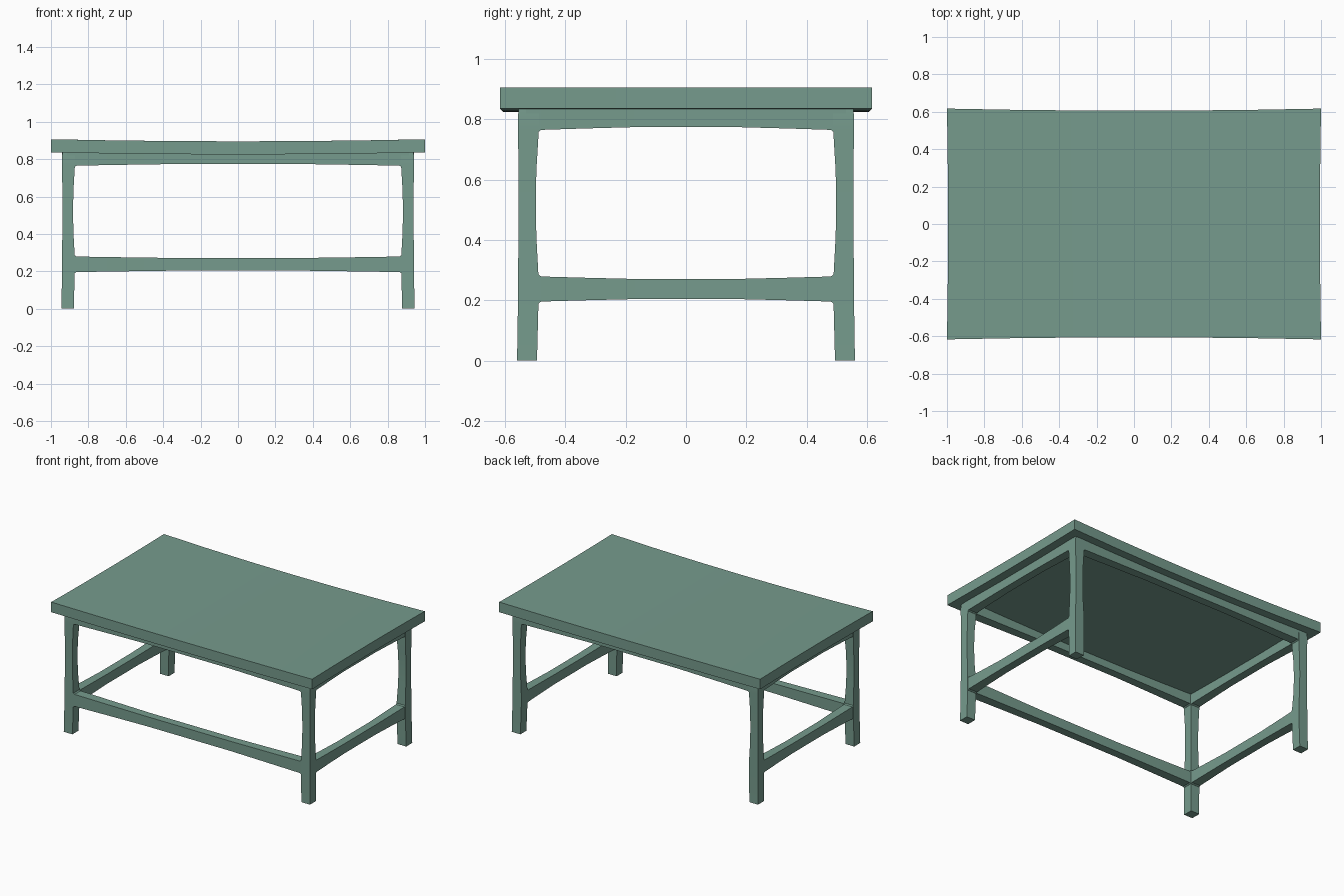
import bpy
import bmesh
import math

cube = bpy.data.objects.get("Cube")
if cube:
    bpy.data.objects.remove(cube, do_unlink=True)

green = bpy.data.materials.new("muted green")
green.use_nodes = True
colour = (0.181, 0.328, 0.266, 1)
green.diffuse_color = colour
green.node_tree.nodes["Principled BSDF"].inputs["Base Color"].default_value = colour

HALF_X, HALF_Y = 1.0, 0.617   # table top corners
LEG_X, LEG_Y = 0.944, 0.56    # outer corners of the feet


def finish(name, bm):
    bmesh.ops.recalc_face_normals(bm, faces=bm.faces)
    mesh = bpy.data.meshes.new(name)
    bm.to_mesh(mesh)
    bm.free()
    mesh.materials.append(green)
    obj = bpy.data.objects.new(name, mesh)
    bpy.context.collection.objects.link(obj)
    bpy.ops.object.select_all(action="DESELECT")
    obj.select_set(True)
    bpy.context.view_layer.objects.active = obj
    bpy.ops.object.shade_smooth_by_angle(angle=math.radians(30))
    return obj


def loft(name, rings):
    """Skin a stack of four-cornered rings and cap both ends."""
    bm = bmesh.new()
    loops = [[bm.verts.new(p) for p in ring] for ring in rings]
    for a, b in zip(loops, loops[1:]):
        for i in range(4):
            j = (i + 1) % 4
            bm.faces.new((a[i], a[j], b[j], b[i]))
    bm.faces.new(loops[0])
    bm.faces.new(loops[-1])
    return finish(name, bm)


def table_top():
    # Slab that sags along its length, with gently hollowed edges
    bm = bmesh.new()
    bmesh.ops.create_cube(bm, size=2)
    for axis in (0, 1):
        edges = [e for e in bm.edges
                 if abs(e.verts[0].co[axis] - e.verts[1].co[axis]) > 1]
        bmesh.ops.subdivide_edges(bm, edges=edges, cuts=5, use_grid_fill=True)
    for v in bm.verts:
        u, w, top = v.co
        dip_u, dip_w = 1 - u * u, 1 - w * w
        v.co = (u * (HALF_X - 0.006 * dip_w),
                w * (HALF_Y - 0.011 * dip_u),
                0.871 + 0.035 * top - 0.011 * dip_u)
    finish("table_top", bm)


# Leg profile: height, inset of the outer face, inset of the inner face
LEG = [(0, 0, 0.066), (0.195, 0.003, 0.071), (0.28, 0.003, 0.071),
       (0.41, 0.005, 0.064), (0.52, 0.005, 0.062), (0.63, 0.005, 0.064),
       (0.765, 0.003, 0.072), (0.81, 0.003, 0.072), (0.85, 0.007, 0.072)]


def leg(name, sx, sy):
    rings = []
    for z, a, b in LEG:
        rings.append([(sx * (LEG_X - p), sy * (LEG_Y - q), z)
                      for p, q in ((a, a), (b, a), (b, b), (a, b))])
    loft(name, rings)


def rail(name, along_x, side, low, high, low_mid, high_mid):
    # Bar between two legs, slimmer toward the middle, eased into the legs
    length, offset = (LEG_X, LEG_Y) if along_x else (LEG_Y, LEG_X)
    inner = length - 0.072
    half = [(length - 0.03, 0, 0.006), (inner, 0, 0.006), (inner - 0.008, 0, 0),
            (inner * 0.7, 0.5, 0), (inner * 0.36, 1, 0)]
    stations = [(-s, k, e) for s, k, e in half] + [(s, k, e) for s, k, e in reversed(half)]
    rings = []
    for s, k, ease in stations:
        z0 = low + (low_mid - low) * k - ease
        z1 = high + (high_mid - high) * k + ease
        outer = side * (offset - 0.004 - 0.005 * k)
        back = side * (offset - 0.070 + 0.005 * k)
        ring = [(outer, z0), (outer, z1), (back, z1), (back, z0)]
        rings.append([(s, d, z) if along_x else (d, s, z) for d, z in ring])
    loft(name, rings)


table_top()

for depth, sy in (("front", -1), ("back", 1)):
    for hand, sx in (("left", 1), ("right", -1)):
        leg(f"{depth}_{hand}_leg", sx, sy)

# Aprons under the top on all sides, stretchers on all but the back
for name, along_x, side in (("front", True, -1), ("back", True, 1),
                            ("left", False, 1), ("right", False, -1)):
    rail(name + "_apron", along_x, side, 0.765, 0.838, 0.774, 0.838)
    if name != "back":
        rail(name + "_stretcher", along_x, side, 0.196, 0.279, 0.204, 0.271)
